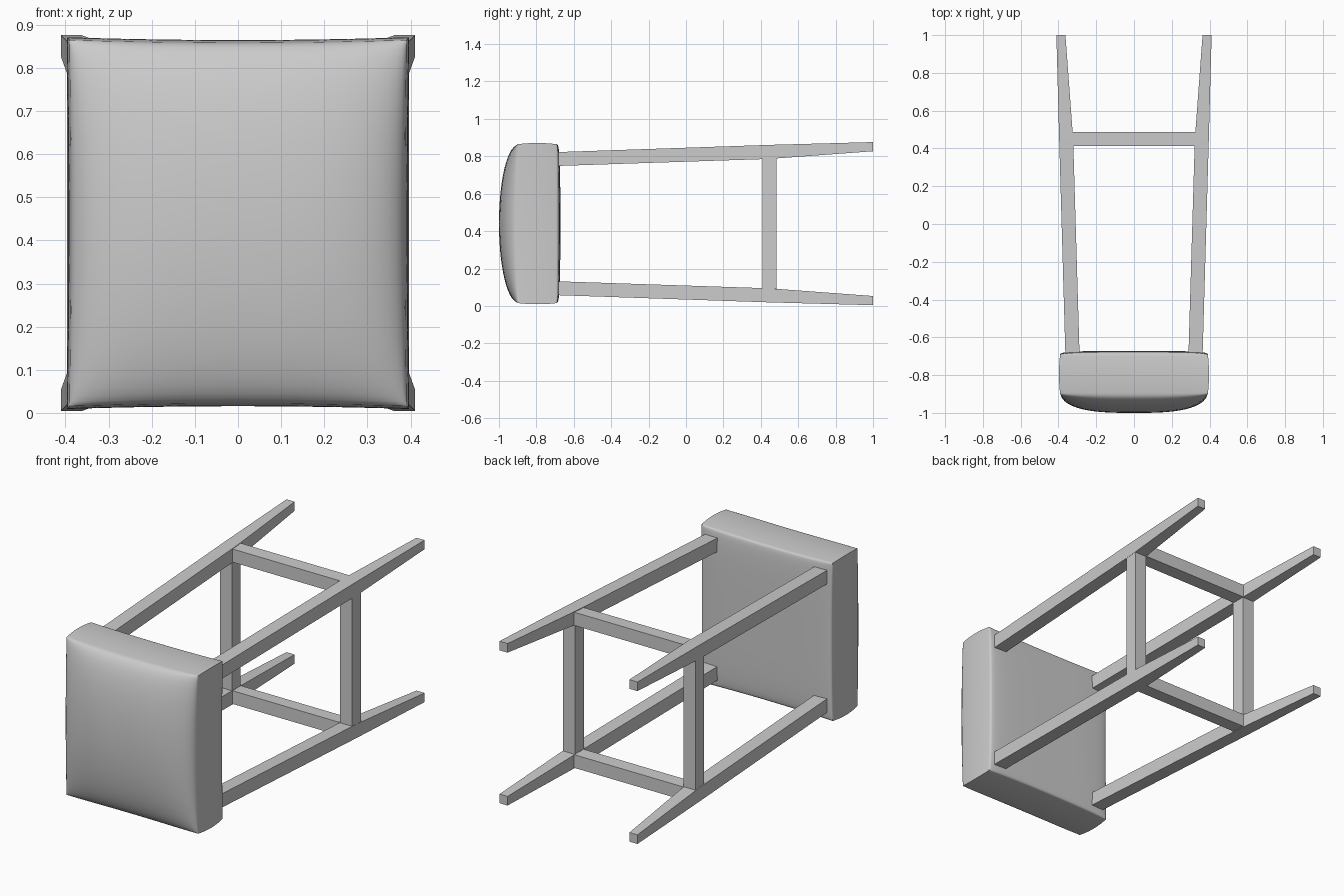
import bpy, bmesh, math

if "Cube" in bpy.data.objects:
    bpy.data.objects.remove(bpy.data.objects["Cube"])

CZ = 0.44  # height of the stool's long axis


def finish(name, bm, mirror=None):
    bmesh.ops.recalc_face_normals(bm, faces=bm.faces[:])
    me = bpy.data.meshes.new(name)
    bm.to_mesh(me)
    bm.free()
    ob = bpy.data.objects.new(name, me)
    ob.location.z = CZ
    bpy.context.collection.objects.link(ob)
    if mirror:
        mod = ob.modifiers.new("Mirror", 'MIRROR')
        mod.use_axis = mirror
        mod.use_clip = False
        mod.use_mirror_merge = False
    return ob


def loft(name, sections, mirror):
    """Rectangular bar through sections of (y, x0, x1, z0, z1)."""
    bm = bmesh.new()
    rings = [[bm.verts.new((x, y, z)) for x, z in
              ((x0, z0), (x1, z0), (x1, z1), (x0, z1))]
             for y, x0, x1, z0, z1 in sections]
    for a, b in zip(rings, rings[1:]):
        for i in range(4):
            j = (i + 1) % 4
            bm.faces.new((a[i], a[j], b[j], b[i]))
    bm.faces.new(rings[0])
    bm.faces.new(rings[-1])
    return finish(name, bm, mirror)


# Legs: splayed, tapering below the rungs
loft("legs", [(-0.70, 0.288, 0.363, 0.308, 0.382),
              (0.447, 0.322, 0.396, 0.346, 0.421),
              (1.0, 0.363, 0.411, 0.387, 0.436)], (True, False, True))

# Rungs joining the legs in a square
loft("side_rungs", [(0.408, 0.322, 0.394, -0.346, 0.346),
                    (0.483, 0.324, 0.396, -0.348, 0.348)], (True, False, False))
loft("cross_rungs", [(0.412, -0.322, 0.322, 0.346, 0.417),
                     (0.487, -0.325, 0.325, 0.348, 0.419)], (False, False, True))

# Seat cushion: gridded cube remapped to a domed pillow with pinched corners
bm = bmesh.new()
bmesh.ops.create_cube(bm, size=2)
bmesh.ops.subdivide_edges(bm, edges=bm.edges[:], cuts=27, use_grid_fill=True)
for v in bm.verts:
    u, w, t = (max(-1.0, min(1.0, c)) for c in v.co)
    su, st = math.sin(u * math.pi / 2), math.sin(t * math.pi / 2)
    bulge = 0.985 + 0.015 * (1 - w * w)
    x = 0.397 * su * bulge * (1 - 0.01 * (1 - st * st))
    z = 0.431 * st * bulge * (1 - 0.015 * (1 - su * su))
    y = -0.795 + 0.105 * w
    if w < -0.999:    # domed front
        y -= 0.1 * math.sqrt(max(0, 1 - abs(su) ** 3) * max(0, 1 - st * st))
    elif w > 0.999:   # shallow back panel
        y += 0.018 * (max(0, 1 - su ** 4) * max(0, 1 - st ** 4)) ** 0.35
    v.co = (x, y, z)
seat = finish("seat_cushion", bm)
bpy.context.view_layer.objects.active = seat
seat.select_set(True)
bpy.ops.object.shade_smooth_by_angle(angle=math.radians(45))
